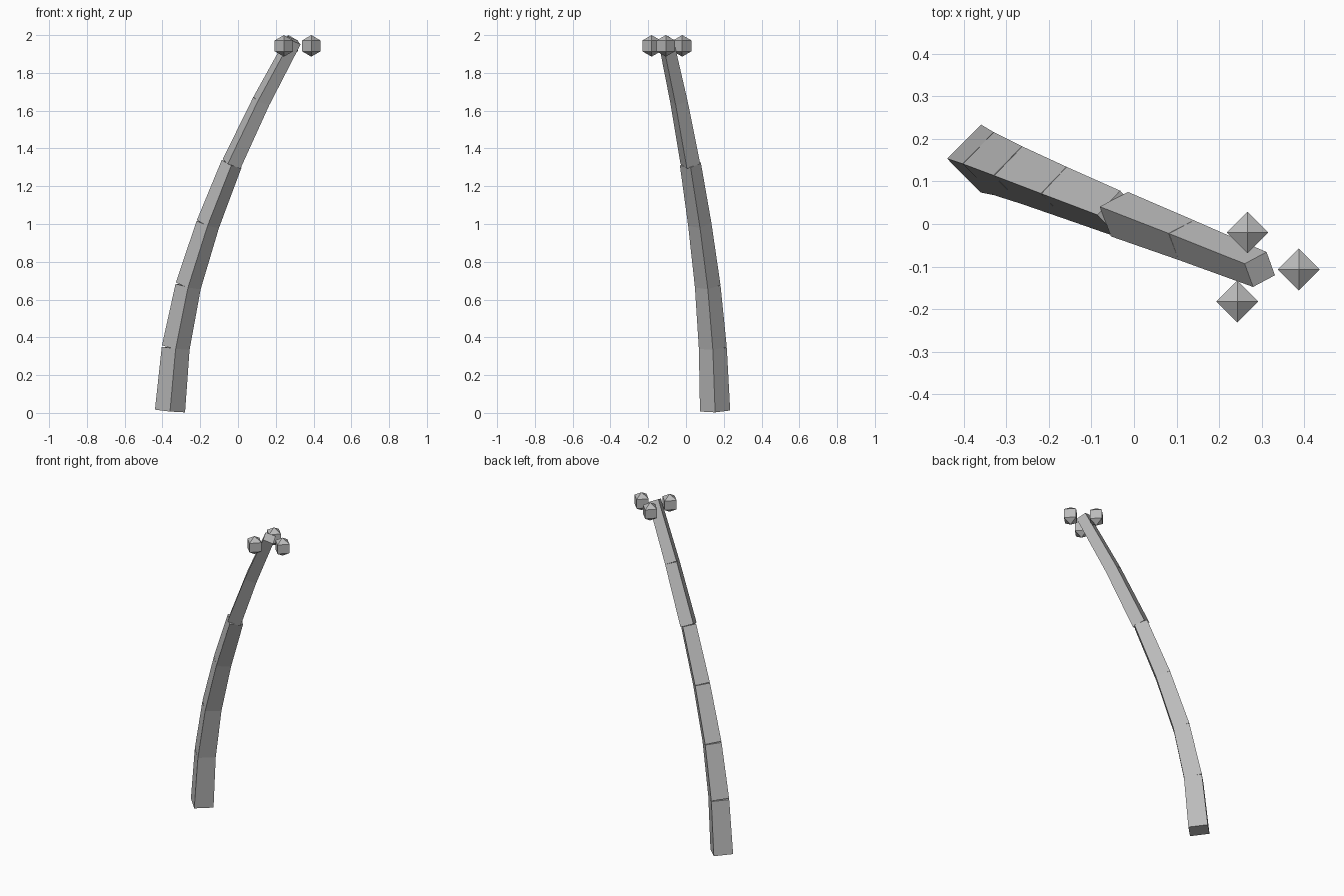
import bpy, bmesh, math
from mathutils import Vector, Matrix

if "Cube" in bpy.data.objects:
    bpy.data.objects.remove(bpy.data.objects["Cube"])

grey = bpy.data.materials.new("stone grey")
grey.diffuse_color = (0.5, 0.5, 0.5, 1)
grey.use_nodes = True
grey.node_tree.nodes["Principled BSDF"].inputs["Base Color"].default_value = grey.diffuse_color


def add_object(name, bm):
    mesh = bpy.data.meshes.new(name)
    bmesh.ops.recalc_face_normals(bm, faces=bm.faces)
    bm.to_mesh(mesh)
    bm.free()
    mesh.materials.append(grey)
    obj = bpy.data.objects.new(name, mesh)
    bpy.context.collection.objects.link(obj)


def trunk_segment(name, a, b, r1, r2, roll):
    """Square tapered post from a to b, ends square to its own axis."""
    axis = b - a
    turn = Vector((0, 0, 1)).rotation_difference(axis).to_matrix().to_4x4()
    bm = bmesh.new()
    bmesh.ops.create_cone(bm, cap_ends=True, segments=4, radius1=r1, radius2=r2,
                          depth=axis.length,
                          matrix=Matrix.Translation((a + b) / 2) @ turn @ Matrix.Rotation(roll, 4, 'Z'))
    add_object(name, bm)


# Bent trunk: six separate segments along a curved path, upper two rolled
path = [Vector(p) for p in (
    (-0.36, 0.154, 0.01), (-0.33, 0.142, 0.343), (-0.264, 0.115, 0.67),
    (-0.16, 0.073, 0.998), (-0.034, 0.023, 1.318), (0.123, -0.038, 1.65),
    (0.296, -0.107, 1.973))]
for i in range(6):
    trunk_segment(f"trunk_segment_{i + 1}", path[i], path[i + 1],
                  0.08 - 0.006 * i, 0.074 - 0.006 * i,
                  math.radians(-21) if i > 3 else 0)

# Cluster of three nuts around the trunk top
for i, (x, y) in enumerate([(0.267, -0.02), (0.388, -0.107), (0.243, -0.182)]):
    bm = bmesh.new()
    bmesh.ops.create_uvsphere(bm, u_segments=4, v_segments=3, radius=0.057,
                              matrix=Matrix.Translation((x, y, 1.943)))
    add_object(f"nut_{i + 1}", bm)
